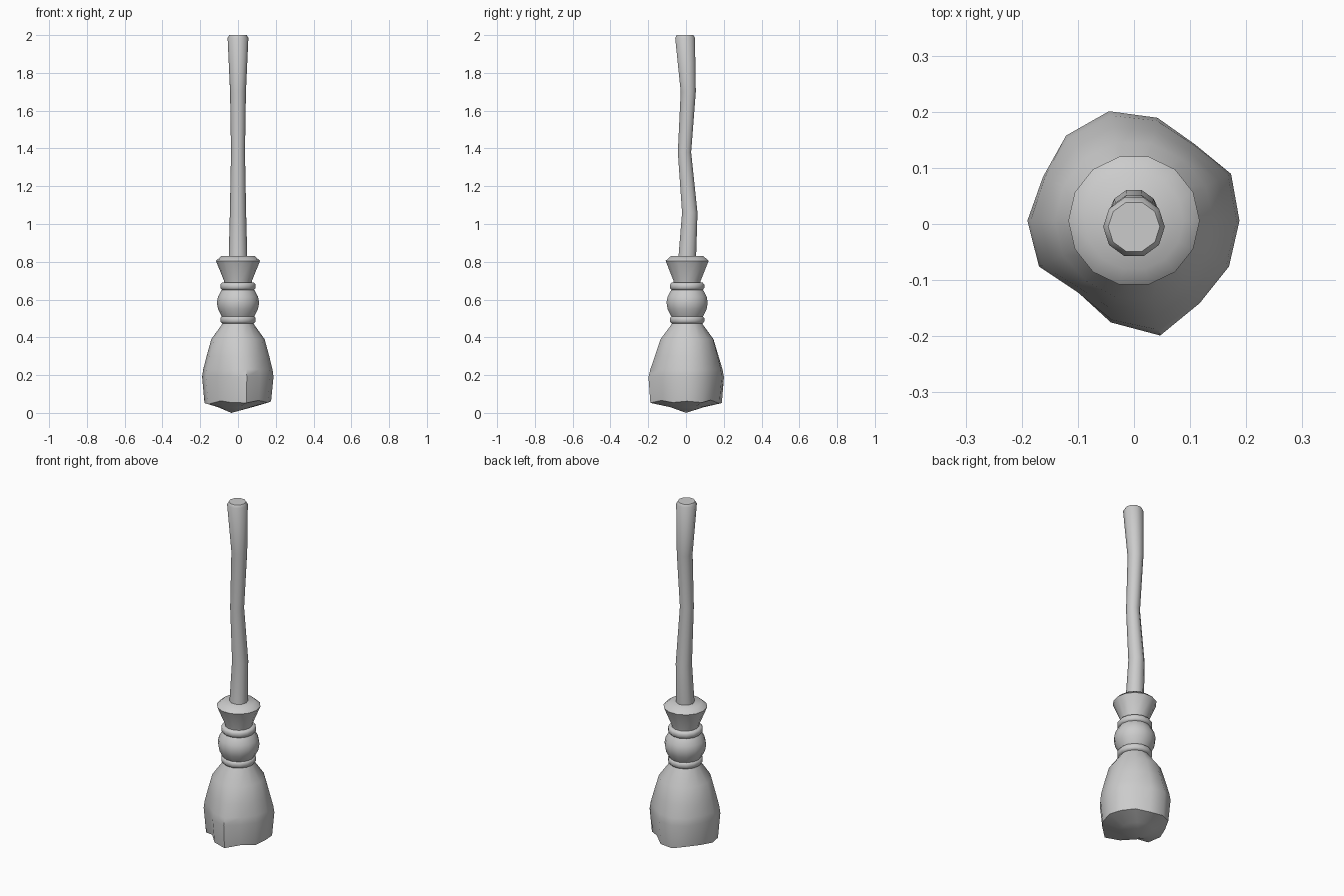
import bpy, math

if "Cube" in bpy.data.objects:
    bpy.data.objects.remove(bpy.data.objects["Cube"])

CY = 0.006  # common axis offset in y


def loft(name, rings, angle=50):
    """Skin a list of point rings; a one-point ring closes as a tip."""
    verts, faces, idx = [], [], []
    for ring in rings:
        idx.append(list(range(len(verts), len(verts) + len(ring))))
        verts += ring
    for a, b in zip(idx, idx[1:]):
        n = max(len(a), len(b))
        for i in range(n):
            j = (i + 1) % n
            if len(a) == 1:
                faces.append((a[0], b[j], b[i]))
            elif len(b) == 1:
                faces.append((a[i], a[j], b[0]))
            else:
                faces.append((a[i], a[j], b[j], b[i]))
    if len(idx[0]) > 1:
        faces.append(idx[0][::-1])
    if len(idx[-1]) > 1:
        faces.append(idx[-1])
    me = bpy.data.meshes.new(name)
    me.from_pydata(verts, [], faces)
    ob = bpy.data.objects.new(name, me)
    bpy.context.collection.objects.link(ob)
    bpy.context.view_layer.objects.active = ob
    ob.select_set(True)
    bpy.ops.object.shade_smooth_by_angle(angle=math.radians(angle))
    ob.select_set(False)
    return ob


def circle(r, z, n=14, y=CY):
    return [(r * math.cos(2 * math.pi * i / n),
             y + r * math.sin(2 * math.pi * i / n), z) for i in range(n)]


# Crooked handle: (z, y centre, radius)
path = [(0.76, 0.003, 0.050), (0.83, 0.007, 0.049), (1.06, 0.020, 0.043),
        (1.38, -0.008, 0.037), (1.70, 0.012, 0.042), (1.985, -0.005, 0.055),
        (2.0, -0.005, 0.046)]
loft("handle", [circle(r, z, 10, y) for z, y, r in path])

# Flared collar and bulging binding above the bristles
collar = [(0.60, 0.08), (0.67, 0.07), (0.70, 0.074), (0.805, 0.117),
          (0.83, 0.088)]
loft("collar", [circle(r, z) for z, r in collar])
bulge = [(0.49, 0.075), (0.515, 0.088), (0.55, 0.106), (0.585, 0.112),
         (0.615, 0.106), (0.645, 0.09), (0.67, 0.07)]
loft("binding_bulge", [circle(r, z) for z, r in bulge])

# Two tie rings
for name, z in (("lower_tie", 0.493), ("upper_tie", 0.67)):
    prof = [(-0.02, 0.07), (-0.019, 0.085), (-0.009, 0.093),
            (0.009, 0.093), (0.019, 0.085), (0.02, 0.07)]
    loft(name, [circle(r, z + dz) for dz, r in prof])

# Lumpy bristle bundle: irregular radii around the widest section
lump = [.188, .192, .174, .188, .200, .194, .180, .190,
        .188, .162, .186, .210, .188, .188]
rim_z = [.062, .055, .068, .05, .052, .065, .058, .052,
         .046, .064, .055, .053, .066, .055]


def bristle_ring(z, r, mix):
    return [(x * (1 + mix * (k / 0.187 - 1)),
             CY + (y - CY) * (1 + mix * (k / 0.187 - 1)), z)
            for (x, y, z), k in zip(circle(r, z), lump)]


rim = [(x, y, h) for (x, y, _), h in zip(bristle_ring(0.05, 0.174, 1.2), rim_z)]
inner = [(x - 0.015, y, 0.03) for x, y, _ in circle(0.09, 0.03)]
rings = [[(-0.035, 0.0, 0.0)], inner, rim,
         bristle_ring(0.19, 0.187, 1), bristle_ring(0.23, 0.182, 0.8),
         bristle_ring(0.30, 0.165, 0.5), bristle_ring(0.39, 0.141, 0.2),
         bristle_ring(0.475, 0.08, 0), bristle_ring(0.50, 0.07, 0)]
loft("bristles", rings)
